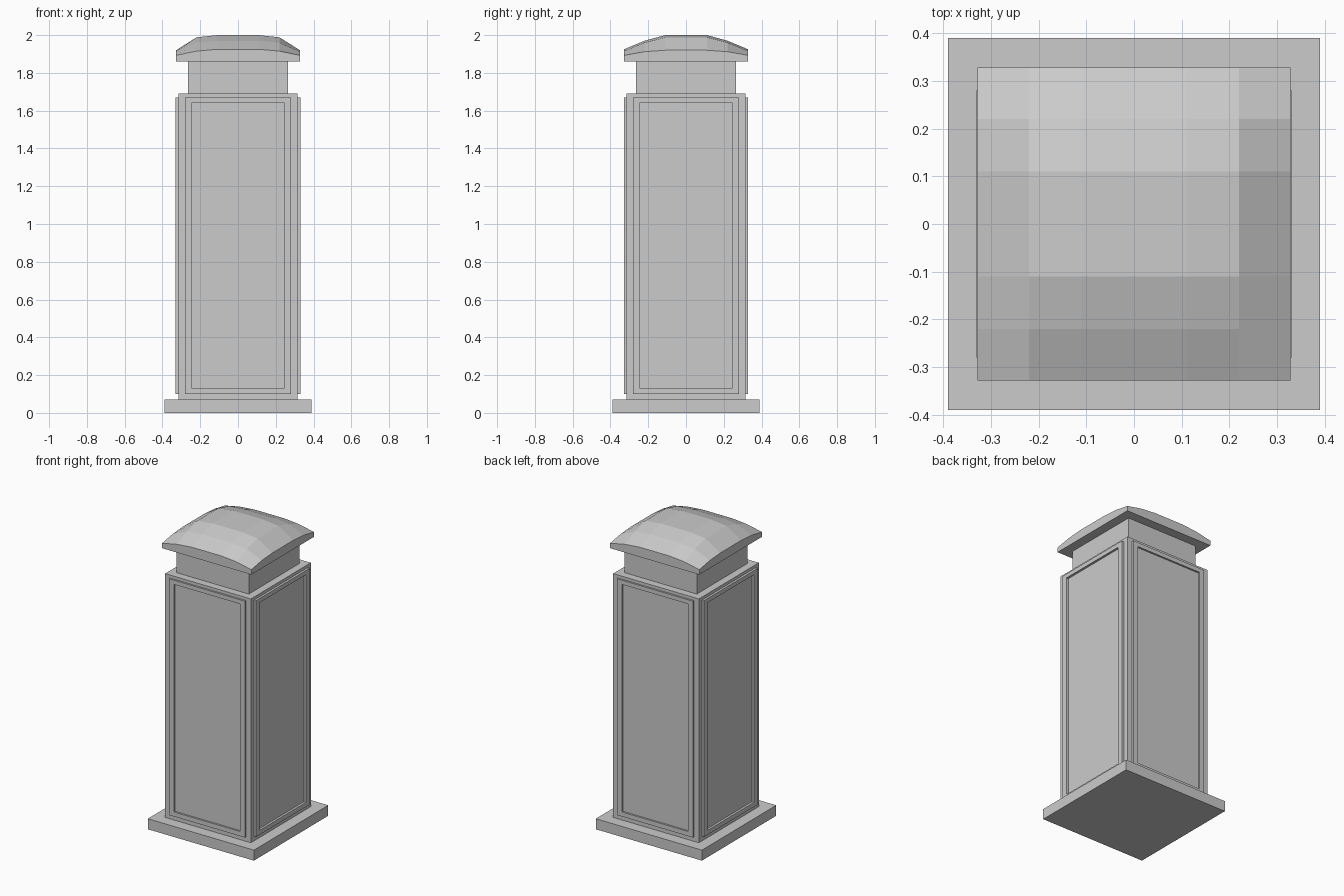
import bpy, bmesh
from math import pi
from mathutils import Matrix

if "Cube" in bpy.data.objects:
    bpy.data.objects.remove(bpy.data.objects["Cube"])


def make(name, bm):
    bmesh.ops.recalc_face_normals(bm, faces=bm.faces[:])
    me = bpy.data.meshes.new(name)
    bm.to_mesh(me)
    bm.free()
    ob = bpy.data.objects.new(name, me)
    bpy.context.collection.objects.link(ob)
    return ob


def block(name, half, z0, z1):
    bm = bmesh.new()
    bmesh.ops.create_cube(bm, size=1)
    bmesh.ops.scale(bm, vec=(2 * half, 2 * half, z1 - z0), verts=bm.verts)
    bmesh.ops.translate(bm, vec=(0, 0, (z0 + z1) / 2), verts=bm.verts)
    return make(name, bm)


def frame(name, out, angle):
    # rectangular moulding ring standing proud of the shaft
    bm = bmesh.new()
    rings = []
    for hw, z0, z1, y in ((0.28, 0.10, 1.67, -0.31), (0.28, 0.10, 1.67, -out),
                          (0.243, 0.13, 1.642, -out), (0.243, 0.13, 1.642, -0.31)):
        rings.append([bm.verts.new(p) for p in
                      ((-hw, y, z0), (hw, y, z0), (hw, y, z1), (-hw, y, z1))])
    for k in range(4):
        a, b = rings[k], rings[(k + 1) % 4]
        for i in range(4):
            j = (i + 1) % 4
            bm.faces.new((a[i], a[j], b[j], b[i]))
    bm.transform(Matrix.Rotation(angle, 4, 'Z'))
    return make(name, bm)


# Stacked square blocks
block("base_plinth", 0.39, 0, 0.07)
block("shaft", 0.315, 0.07, 1.69)
block("neck", 0.265, 1.69, 1.86)

# Panel frames on the four sides
for i, side in enumerate(("front", "right", "back", "left")):
    frame(side + "_panel_frame", 0.33 if i % 2 else 0.327, i * pi / 2)

# Domed cap: coarse faceted grid with heights mirrored in x and y
heights = ((2.0, 1.988, 1.92), (1.97, 1.96, 1.912), (1.925, 1.915, 1.893))
ticks = (-0.328, -0.22, -0.11, 0.11, 0.22, 0.328)
ring_index = (2, 1, 0, 0, 1, 2)
bm = bmesh.new()
grid = [[bm.verts.new((x, y, heights[ring_index[j]][ring_index[i]]))
         for i, x in enumerate(ticks)] for j, y in enumerate(ticks)]
for j in range(5):
    for i in range(5):
        bm.faces.new((grid[j][i], grid[j][i + 1], grid[j + 1][i + 1], grid[j + 1][i]))
edges = [e for e in bm.edges if e.is_boundary]
skirt = bmesh.ops.extrude_edge_only(bm, edges=edges)["geom"]
for v in skirt:
    if isinstance(v, bmesh.types.BMVert):
        v.co.z = 1.86
bmesh.ops.contextual_create(bm, geom=[e for e in skirt if isinstance(e, bmesh.types.BMEdge)
                                      and e.is_boundary])
make("domed_cap", bm)
